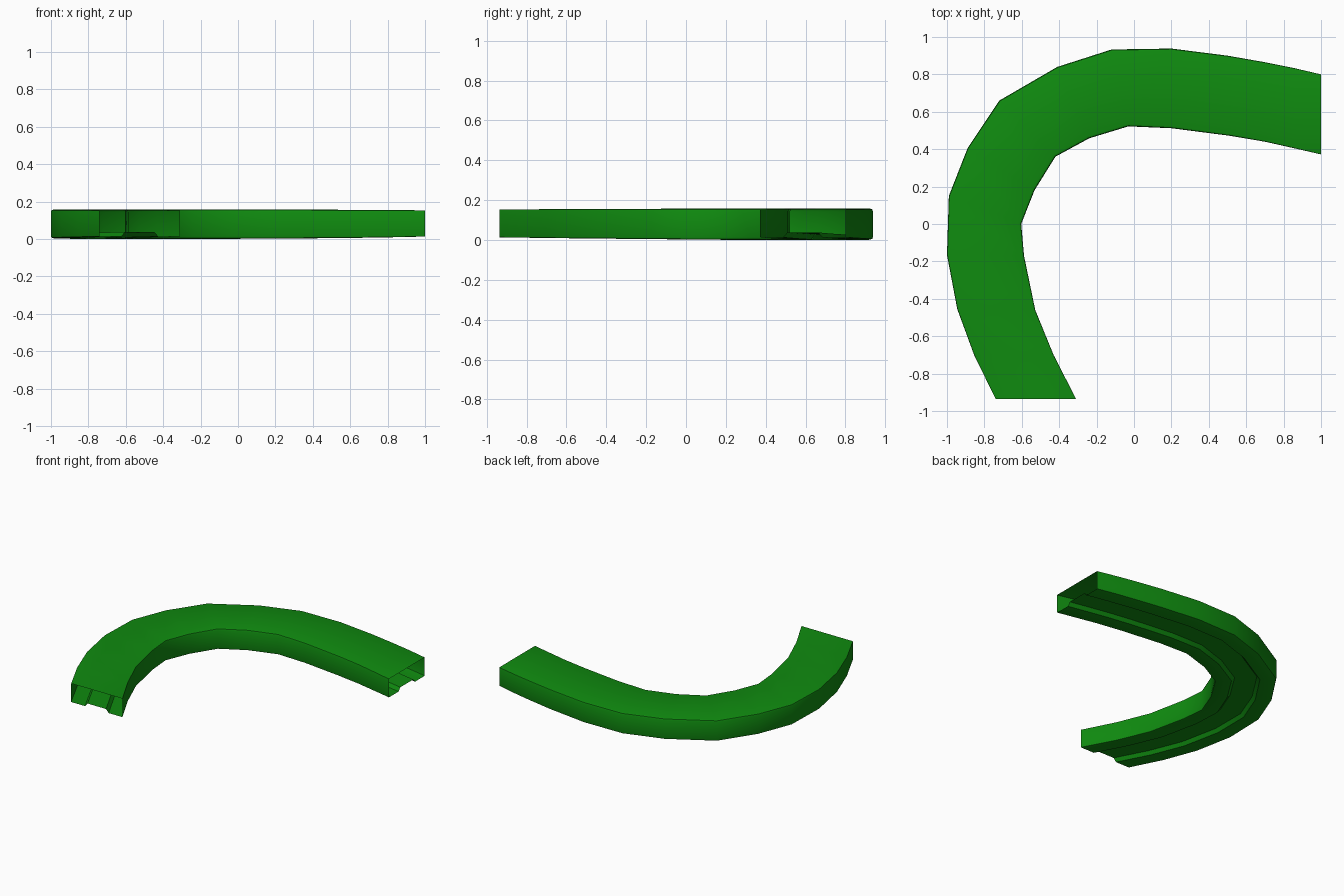
import bpy, bmesh, math
from mathutils import Vector

if "Cube" in bpy.data.objects:
    bpy.data.objects.remove(bpy.data.objects["Cube"])

# Plan outline of the bend: matching stations on the outer and inner edges
OUTER = [(-.74, -.935), (-.855, -.7), (-.945, -.455), (-1, -.165), (-.99, .15),
         (-.89, .405), (-.72, .66), (-.41, .84), (-.12, .933), (.2, .938),
         (.5, .9), (.7, .865), (.85, .835), (1, .8)]
INNER = [(-.31, -.935), (-.43, -.7), (-.528, -.46), (-.588, -.17), (-.603, 0),
         (-.532, .18), (-.42, .36), (-.24, .458), (-.03, .522), (.2, .512),
         (.51, .472), (.7, .44), (.87, .402), (1, .372)]


def half_section(bottom, top, c):
    """Half profile (fraction across width, z): top edge, wall, lip, raised groove."""
    return [(c * 2.4, top), (c * .6, top - c * .25), (0, top - c), (0, bottom + c),
            (c * .6, bottom + c * .25), (c * 2.4, bottom), (.27, bottom),
            (.32, bottom + .025)]


bm = bmesh.new()
rings = []
n = len(OUTER)
for i, (o, q) in enumerate(zip(OUTER, INNER)):
    # Edges are crisp at the open ends and softer around the bend
    bulge = math.sin(math.pi * i / (n - 1))
    half = half_section(.013 * (1 - bulge), .153 + .005 * bulge, .003 + .013 * bulge)
    profile = half + [(1 - t, z) for t, z in reversed(half)]
    o, q = Vector(o), Vector(q)
    ring = []
    for t, z in profile:
        p = o.lerp(q, t)
        ring.append(bm.verts.new((p.x, p.y, z)))
    rings.append(ring)

# Skin the stations, leaving both ends open
for a, b in zip(rings, rings[1:]):
    m = len(a)
    for j in range(m):
        k = (j + 1) % m
        bm.faces.new((a[j], a[k], b[k], b[j]))
bmesh.ops.recalc_face_normals(bm, faces=bm.faces)
if max(bm.faces, key=lambda f: f.calc_center_median().z).normal.z < 0:
    bmesh.ops.reverse_faces(bm, faces=bm.faces)

mesh = bpy.data.meshes.new("curved_channel")
bm.to_mesh(mesh)
bm.free()
channel = bpy.data.objects.new("curved_channel", mesh)
bpy.context.collection.objects.link(channel)

green = bpy.data.materials.new("green")
green.diffuse_color = (.005, .26, .005, 1)
green.use_nodes = True
green.node_tree.nodes["Principled BSDF"].inputs["Base Color"].default_value = green.diffuse_color
mesh.materials.append(green)

bpy.context.view_layer.objects.active = channel
channel.select_set(True)
bpy.ops.object.shade_smooth_by_angle(angle=math.radians(40))
